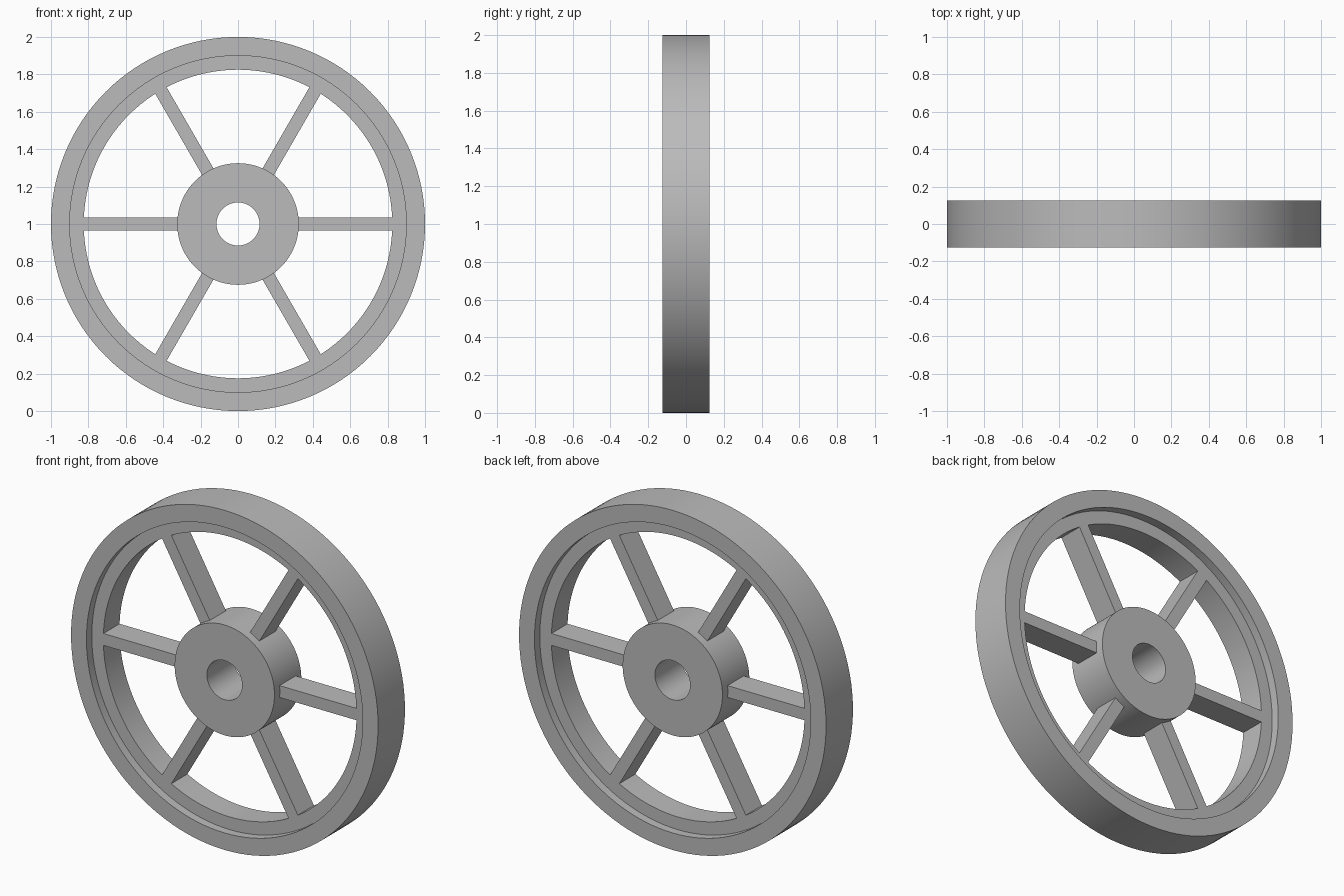
import bpy
import math
from mathutils import Matrix

cube = bpy.data.objects.get("Cube")
if cube:
    bpy.data.objects.remove(cube, do_unlink=True)

SEGMENTS = 128
CENTRE_Z = 1.0
RIM_HALF = 0.125      # half depth of rim and hub
WEB_HALF = 0.075      # half depth of recessed flange and spokes
RIM_RADIUS, RECESS_RADIUS, FLANGE_RADIUS = 1.0, 0.90, 0.825
HUB_RADIUS, BORE_RADIUS = 0.325, 0.115
SPOKE_WIDTH, SPOKE_COUNT = 0.07, 6

grey = bpy.data.materials.new("plain grey")
grey.use_nodes = True
grey.diffuse_color = (0.5, 0.5, 0.5, 1)
grey.node_tree.nodes["Principled BSDF"].inputs["Base Color"].default_value = (0.5, 0.5, 0.5, 1)


def add_object(name, verts, faces):
    mesh = bpy.data.meshes.new(name)
    mesh.from_pydata(verts, [], faces)
    mesh.materials.append(grey)
    obj = bpy.data.objects.new(name, mesh)
    bpy.context.collection.objects.link(obj)
    obj.location.z = CENTRE_Z
    return obj


def lathe(name, profile):
    """Revolve a closed (radius, y) profile around the axle."""
    n = len(profile)
    verts = []
    for i in range(SEGMENTS):
        a = math.tau * i / SEGMENTS
        verts += [(r * math.cos(a), y, r * math.sin(a)) for r, y in profile]
    faces = []
    for i in range(SEGMENTS):
        here, after = i * n, (i + 1) % SEGMENTS * n
        for j in range(n):
            k = (j + 1) % n
            faces.append((here + j, here + k, after + k, after + j))
    obj = add_object(name, verts, faces)
    bpy.ops.object.select_all(action="DESELECT")
    obj.select_set(True)
    bpy.context.view_layer.objects.active = obj
    bpy.ops.object.shade_smooth_by_angle(angle=math.radians(30))
    return obj


# Outer rim with a recessed inner flange on both sides
lathe("rim", [
    (RIM_RADIUS, -RIM_HALF), (RIM_RADIUS, RIM_HALF),
    (RECESS_RADIUS, RIM_HALF), (RECESS_RADIUS, WEB_HALF),
    (FLANGE_RADIUS, WEB_HALF), (FLANGE_RADIUS, -WEB_HALF),
    (RECESS_RADIUS, -WEB_HALF), (RECESS_RADIUS, -RIM_HALF),
])

# Hub with its axle bore
lathe("hub", [
    (HUB_RADIUS, -RIM_HALF), (HUB_RADIUS, RIM_HALF),
    (BORE_RADIUS, RIM_HALF), (BORE_RADIUS, -RIM_HALF),
])

# Rectangular spokes, ends just buried in hub and flange
inner, outer = HUB_RADIUS - 0.005, FLANGE_RADIUS + 0.001
half = SPOKE_WIDTH / 2
corners = [(x, y, z) for x in (inner, outer)
           for y in (-WEB_HALF, WEB_HALF) for z in (-half, half)]
box = [(0, 1, 3, 2), (4, 6, 7, 5), (0, 4, 5, 1),
       (2, 3, 7, 6), (0, 2, 6, 4), (1, 5, 7, 3)]
for i in range(SPOKE_COUNT):
    spoke = add_object(f"spoke_{i + 1}", corners, box)
    spoke.data.transform(Matrix.Rotation(math.tau * i / SPOKE_COUNT, 4, "Y"))
